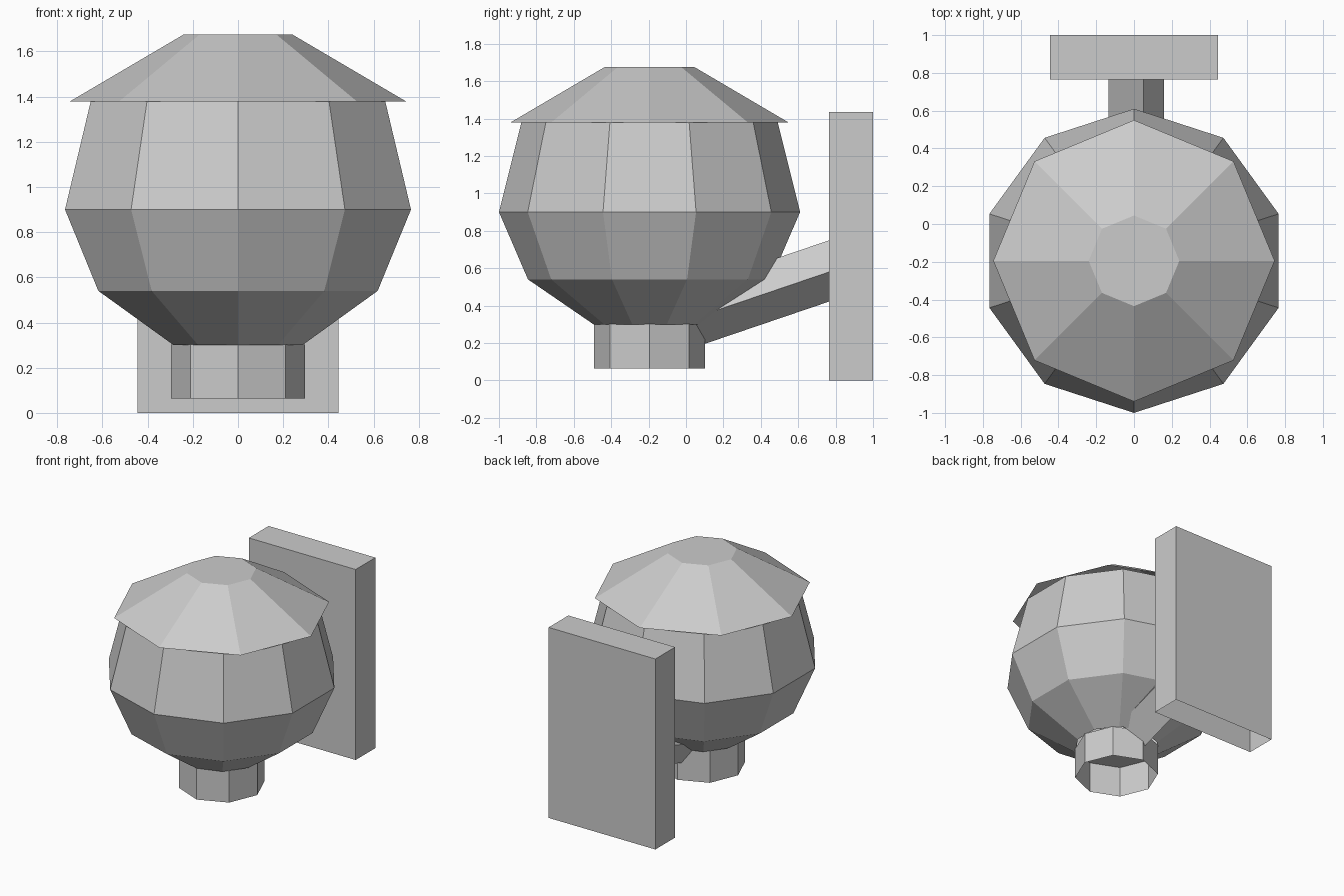
import bpy, bmesh, math
from mathutils import Vector

if "Cube" in bpy.data.objects:
    bpy.data.objects.remove(bpy.data.objects["Cube"])

CY = -0.195  # lamp axis in y

grey = bpy.data.materials.new("plain_grey")
grey.diffuse_color = (0.6, 0.6, 0.6, 1)
grey.use_nodes = True
grey.node_tree.nodes["Principled BSDF"].inputs["Base Color"].default_value = grey.diffuse_color


def loft(name, loops, cap_first=False, cap_last=False):
    """Skin a row of matching point loops with flat quads."""
    bm = bmesh.new()
    rings = [[bm.verts.new(p) for p in loop] for loop in loops]
    n = len(rings[0])
    for a, b in zip(rings, rings[1:]):
        for i in range(n):
            j = (i + 1) % n
            bm.faces.new((a[i], a[j], b[j], b[i]))
    if cap_first:
        bm.faces.new(rings[0][::-1])
    if cap_last:
        bm.faces.new(rings[-1])
    mesh = bpy.data.meshes.new(name)
    bm.to_mesh(mesh)
    bm.free()
    mesh.materials.append(grey)
    obj = bpy.data.objects.new(name, mesh)
    bpy.context.collection.objects.link(obj)
    return obj


def ring(sides, r, z):
    """Regular polygon around the lamp axis, with a corner towards the front."""
    return [(r * math.sin(t), CY - r * math.cos(t), z)
            for t in (2 * math.pi * i / sides for i in range(sides))]


# Ten-sided globe
loft("globe", [ring(10, r, z) for r, z in
               ((0.30, 0.30), (0.65, 0.54), (0.805, 0.90), (0.685, 1.38))])

# Eight-sided sloping cap, hollow below
loft("cap", [ring(8, 0.745, 1.378), ring(8, 0.24, 1.675)], cap_last=True)

# Eight-sided collar, open at the bottom
loft("collar", [ring(8, 0.297, 0.063), ring(8, 0.297, 0.302)], cap_last=True)

# Wall plate, open at the bottom
X, Y0, Y1 = 0.445, 0.765, 1.0
loft("wall_plate", [[(-X, Y0, z), (X, Y0, z), (X, Y1, z), (-X, Y1, z)]
                    for z in (0.0, 1.435)], cap_last=True)

# Four-sided slanted arm, twisted a little about its own axis
axis = Vector((0, 1, 0.34)).normalized()
up = Vector((0, -axis.z, axis.y))
section = ((0.05, 0.155), (-0.135, 0.01), (-0.025, -0.155), (0.16, -0.005))
start = Vector((0, 0.03, 0.335))
loft("arm", [[start + axis * d + up * h + Vector((x, 0, 0)) for x, h in section]
             for d in (0.0, 0.85)])
